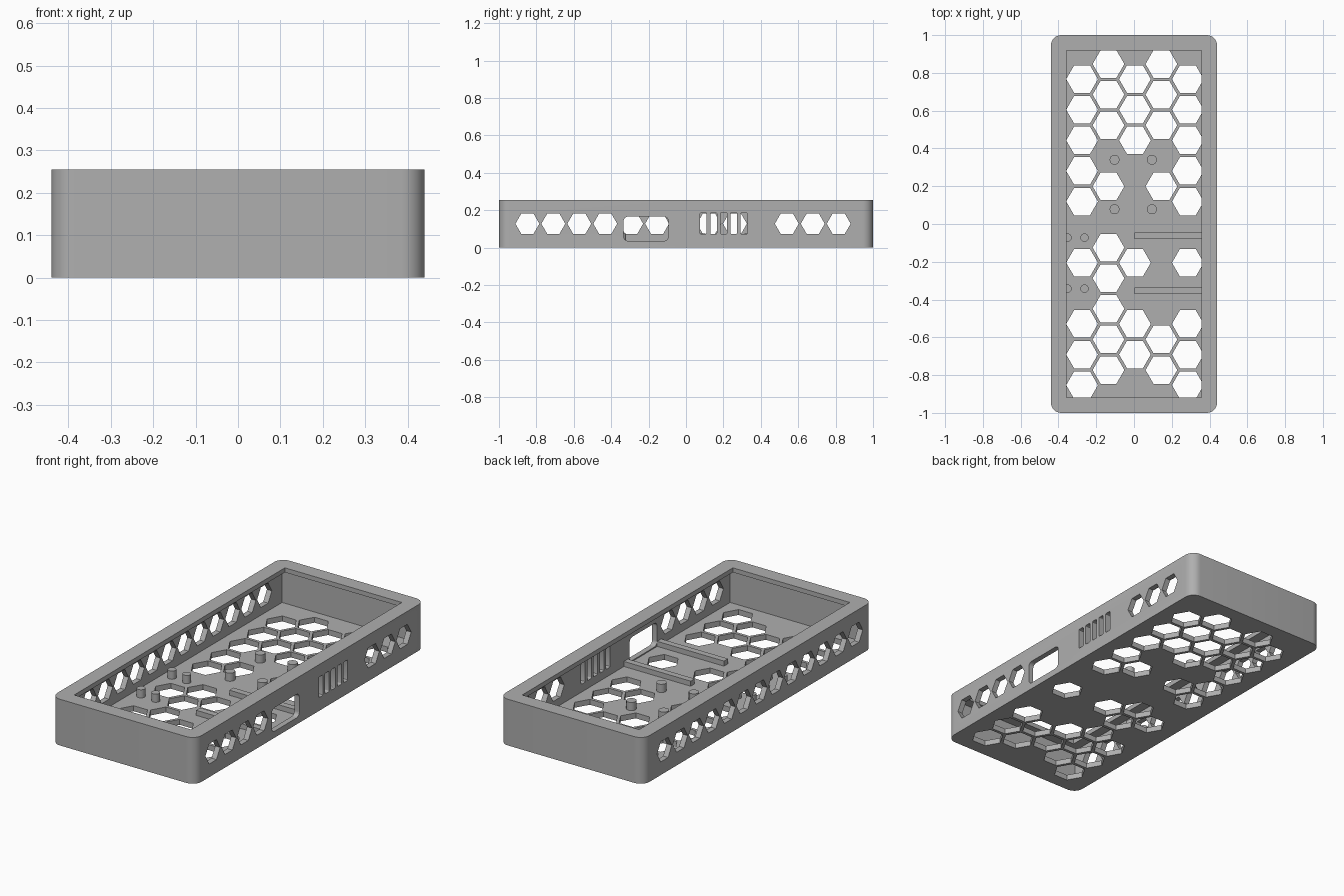
import bpy
import bmesh
from math import cos, sin, pi, radians
from mathutils import Matrix, Vector

cube = bpy.data.objects.get("Cube")
if cube:
    bpy.data.objects.remove(cube, do_unlink=True)

grey = bpy.data.materials.new("matte grey")
grey.use_nodes = True
color = (0.43, 0.43, 0.43, 1)
grey.diffuse_color = color
grey.node_tree.nodes["Principled BSDF"].inputs["Base Color"].default_value = color

HALF_X, HALF_Y, HEIGHT = 0.44, 1.0, 0.255
WALL, FLOOR, LIP_Z = 0.03, 0.03, 0.23
UP = Matrix.Identity(3)
SIDE = Matrix(((0, 0, 1), (1, 0, 0), (0, 1, 0)))  # profile in y-z, extruded along x


def polygon(cx, cy, r, n):
    return [(cx + r * cos(2 * pi * i / n), cy + r * sin(2 * pi * i / n)) for i in range(n)]


def rounded(cx, cy, hx, hy, r=0.0, steps=8):
    if r == 0:
        return [(cx + sx * hx, cy + sy * hy) for sx, sy in ((1, 1), (-1, 1), (-1, -1), (1, -1))]
    pts = []
    for k, (sx, sy) in enumerate(((1, 1), (-1, 1), (-1, -1), (1, -1))):
        for i in range(steps + 1):
            a = (k + i / steps) * pi / 2
            pts.append((cx + sx * (hx - r) + r * cos(a), cy + sy * (hy - r) + r * sin(a)))
    return pts


def prisms(name, profiles, low, high, frame=UP):
    """One object holding every profile extruded between low and high."""
    bm = bmesh.new()
    for pts in profiles:
        bottom = [bm.verts.new(frame @ Vector((u, v, low))) for u, v in pts]
        top = [bm.verts.new(frame @ Vector((u, v, high))) for u, v in pts]
        bm.faces.new(bottom[::-1])
        bm.faces.new(top)
        for i in range(len(pts)):
            j = (i + 1) % len(pts)
            bm.faces.new((bottom[i], bottom[j], top[j], top[i]))
    bmesh.ops.recalc_face_normals(bm, faces=bm.faces)
    mesh = bpy.data.meshes.new(name)
    bm.to_mesh(mesh)
    bm.free()
    mesh.materials.append(grey)
    obj = bpy.data.objects.new(name, mesh)
    bpy.context.collection.objects.link(obj)
    return obj


def select(obj):
    bpy.ops.object.select_all(action="DESELECT")
    obj.select_set(True)
    bpy.context.view_layer.objects.active = obj


def carve(target, cutter):
    cutter.hide_render = True
    mod = target.modifiers.new("cut", "BOOLEAN")
    mod.operation = "DIFFERENCE"
    mod.solver = "EXACT"
    mod.object = cutter
    select(target)
    bpy.ops.object.modifier_apply(modifier=mod.name)
    bpy.data.objects.remove(cutter, do_unlink=True)


# Tray with an overhanging rim
tray = prisms("case_tray", [rounded(0, 0, HALF_X, HALF_Y, 0.055)], 0, HEIGHT)
carve(tray, prisms("cavity", [rounded(0, 0, HALF_X - WALL, HALF_Y - WALL)], FLOOR, LIP_Z))
carve(tray, prisms("rim_opening", [rounded(0, 0, 0.357, 0.918)], 0.1, 0.3))

# Honeycomb in the floor: column x, first y, rows present
columns = (
    (-0.275, 0.767, (0, 1, 2, 3, 4, 6, 8, 9, 10)),
    (-0.135, 0.847, (0, 1, 2, 4, 6, 7, 8, 9, 10)),
    (0.005, 0.767, (0, 1, 2, 6, 8, 9)),
    (0.145, 0.847, (0, 1, 2, 4, 9, 10)),
    (0.285, 0.767, (0, 1, 2, 3, 4, 6, 8, 9, 10)),
)
holes = [polygon(x, y - 0.162 * row, 0.084, 6) for x, y, rows in columns for row in rows]
carve(tray, prisms("floor_holes", holes, -0.1, 0.1))

# Hexagonal vents: a full row on the right wall, a broken row on the left
vents = [polygon(-0.848 + 0.1387 * i, 0.128, 0.064, 6) for i in range(13)]
carve(tray, prisms("right_vents", vents, -0.5, -0.38, SIDE))
slots = [rounded(0.093 + 0.0543 * i, 0.13, 0.0175, 0.057, 0.006, 3) for i in range(5)]
port = rounded(-0.214, 0.101, 0.12, 0.065, 0.025)
carve(tray, prisms("left_openings", vents[:4] + vents[10:] + slots + [port], 0.38, 0.5, SIDE))

select(tray)
bpy.ops.object.shade_smooth_by_angle(angle=radians(30))

# Mounting pegs
middle = [polygon(x, y, 0.026, 24) for x in (-0.103, 0.095) for y in (0.078, 0.34)]
edge = [polygon(x, y, 0.022, 24) for x in (-0.352, -0.262) for y in (-0.072, -0.342)]
for name, group in (("middle_pegs", middle), ("edge_pegs", edge)):
    pegs = prisms(name, group, FLOOR - 0.005, FLOOR + 0.045)
    select(pegs)
    bpy.ops.object.shade_smooth_by_angle(angle=radians(30))

# Board rails either side of the port
rails = [rounded(0.207, y, 0.204, 0.0175) for y in (-0.0625, -0.3525)]
prisms("board_rails", rails, FLOOR - 0.005, FLOOR + 0.028)
